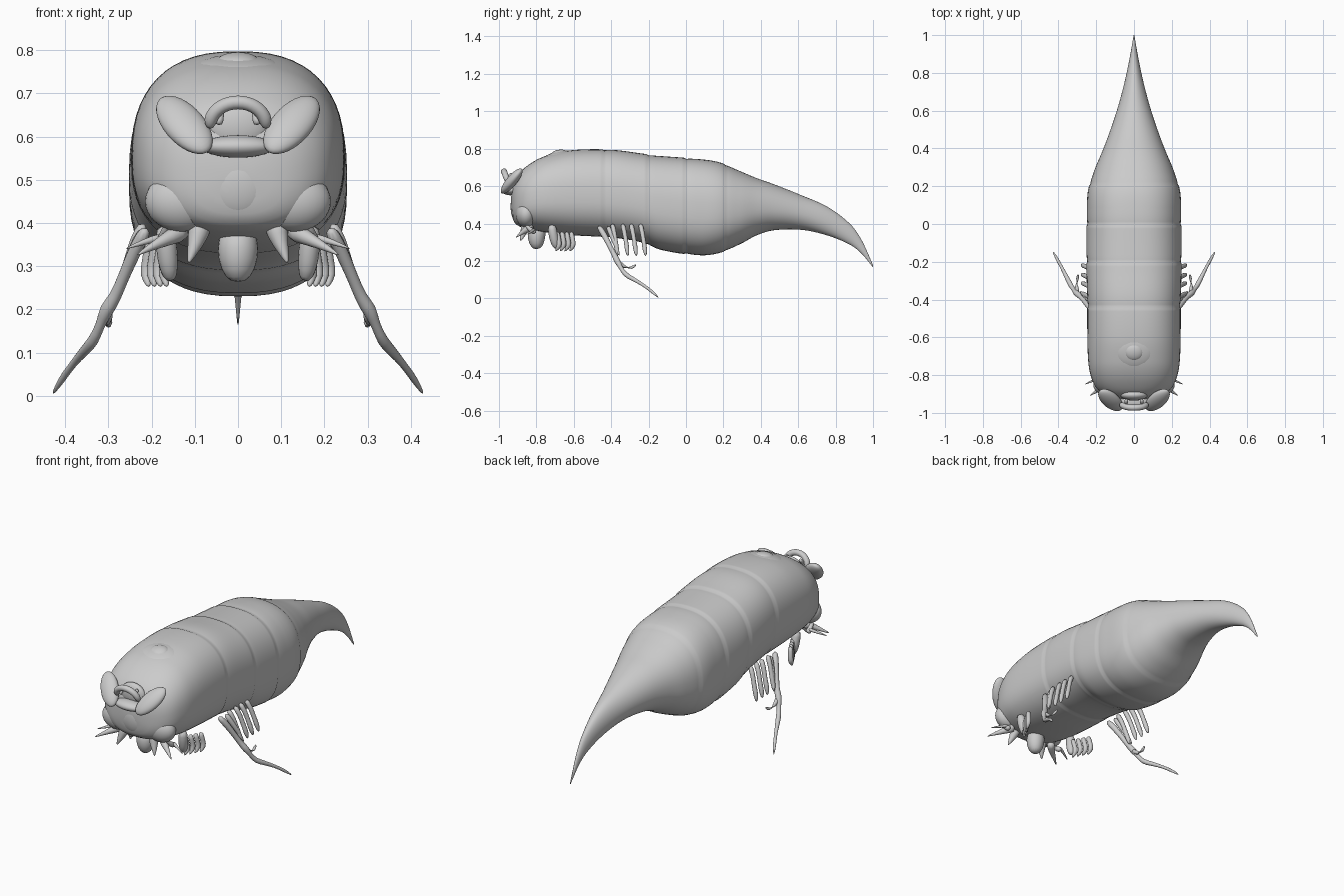
import bpy, bmesh, math
from mathutils import Vector, Matrix

if "Cube" in bpy.data.objects:
    bpy.data.objects.remove(bpy.data.objects["Cube"])


def finish(name, bm, mirror=False, subsurf=0):
    bmesh.ops.recalc_face_normals(bm, faces=bm.faces)
    me = bpy.data.meshes.new(name)
    bm.to_mesh(me)
    bm.free()
    for p in me.polygons:
        p.use_smooth = True
    ob = bpy.data.objects.new(name, me)
    bpy.context.collection.objects.link(ob)
    if mirror:
        ob.modifiers.new("Mirror", 'MIRROR')
    if subsurf:
        s = ob.modifiers.new("Soften", 'SUBSURF')
        s.levels = s.render_levels = subsurf
    return ob


def loft(name, rings, **kw):
    bm = bmesh.new()
    vs = [[bm.verts.new(p) for p in r] for r in rings]
    n = len(vs[0])
    for a, b in zip(vs, vs[1:]):
        for i in range(n):
            bm.faces.new((a[i], a[(i + 1) % n], b[(i + 1) % n], b[i]))
    bm.faces.new(vs[0])
    bm.faces.new(vs[-1])
    return finish(name, bm, **kw)


def tube(name, pts, radii, mirror=True, sides=8, flat=1.0, subsurf=1):
    pts = [Vector(p) for p in pts]
    rings = []
    for i, p in enumerate(pts):
        t = (pts[min(i + 1, len(pts) - 1)] - pts[max(i - 1, 0)]).normalized()
        u = t.cross(Vector((0, 1, 0))).normalized()
        v = t.cross(u)
        rings.append([p + radii[i] * (flat * math.cos(a) * u + math.sin(a) * v)
                      for a in (2 * math.pi * k / sides for k in range(sides))])
    return loft(name, rings, mirror=mirror, subsurf=subsurf)


def blob(name, loc, size, axes=None, mirror=False):
    bm = bmesh.new()
    rot = Matrix(axes).transposed().to_4x4() if axes else Matrix()
    m = Matrix.Translation(loc) @ rot @ Matrix.Diagonal((*size, 1))
    bmesh.ops.create_uvsphere(bm, u_segments=32, v_segments=18, radius=1, matrix=m)
    return finish(name, bm, mirror)


# Body stations: y, top z, bottom z, half width
KEYS = [(-.935, .54, .49, .04), (-.925, .61, .42, .11), (-.90, .66, .39, .165),
        (-.86, .70, .375, .205), (-.80, .74, .362, .23), (-.73, .768, .35, .242),
        (-.60, .793, .337, .247), (-.40, .795, .325, .248), (-.24, .775, .30, .252),
        (-.14, .762, .26, .253), (.07, .745, .23, .25), (.18, .727, .243, .243),
        (.29, .68, .29, .208), (.38, .642, .338, .17), (.47, .61, .364, .135),
        (.62, .55, .366, .085), (.76, .487, .335, .048), (.88, .395, .285, .023),
        (.94, .31, .238, .012), (1.0, .178, .165, .002)]


def station(y):
    i = max(k for k in range(len(KEYS) - 1) if KEYS[k][0] <= y or k == 0)
    a, b = KEYS[i], KEYS[i + 1]
    p, q = KEYS[max(i - 1, 0)], KEYS[min(i + 2, len(KEYS) - 1)]
    h = b[0] - a[0]
    t = (y - a[0]) / h
    out = []
    for c in (1, 2, 3):
        ma = (b[c] - p[c]) / (b[0] - p[0]) * h
        mb = (q[c] - a[c]) / (q[0] - a[0]) * h
        out.append((2*t**3 - 3*t*t + 1) * a[c] + (t**3 - 2*t*t + t) * ma
                   + (3*t*t - 2*t**3) * b[c] + (t**3 - t*t) * mb)
    return out


# Segmented body with plate steps, lofted nose to tail
SEAMS = (-.44, -.20, .0, .20)
ys = [-.935, -.93] + [-.925 + i * .0125 for i in range(154)] + [1.0]
rings = []
for y in ys:
    top, bot, w = station(y)
    f = 1.0
    for s in SEAMS:
        d = y - s
        if d >= 0:
            f -= .02 * math.exp(-d / .035)
    mid = bot + (top - bot) * .46
    n = 2 + .45 * min(1, max(0, (.6 - y) / .5))
    ring = []
    for k in range(56):
        a = 2 * math.pi * k / 56
        c, s = math.cos(a), math.sin(a)
        h = (top - mid) if s > 0 else (mid - bot)
        ring.append((f * w * math.copysign(abs(c) ** (2 / n), c), y,
                     mid + f * h * math.copysign(abs(s) ** (2 / n), s)))
    rings.append(ring)
loft("body", rings)

# Round organ on top of the head
tilt = ((1, 0, 0), (0, .98, .2), (0, -.2, .98))
blob("crown_disc", (0, -.68, .755), (.105, .095, .03), tilt)
blob("crown_button", (0, -.68, .772), (.05, .045, .022), tilt)

# Snout relief and brow swellings
blob("snout", (0, -.90, .49), (.085, .038, .085))
blob("cheek", (.13, -.855, .45), (.085, .055, .07), mirror=True)

# Eye lobes
a = Vector((.1, .1, .12)).normalized()
n = Vector((0, -.77, .64)).normalized()
blob("eye_lobe", (.124, -.932, .627), (.096, .048, .028), (a, a.cross(n), n), mirror=True)

# Central hooded antenna organ
blob("antenna_saucer", (0, -.94, .577), (.085, .045, .026))
blob("antenna_back", (0, -.905, .625), (.072, .03, .06))
arc = [math.radians(d) for d in range(-10, 191, 20)]
tube("antenna_hood", [(.066 * math.cos(t), -.955 - .018 * math.sin(t), .627 + .053 * math.sin(t))
                      for t in arc], [.008] + [.017] * 9 + [.008], mirror=False, sides=10)
tube("antenna_stalk", [(.04, -.925, .67), (.042, -.95, .65), (.045, -.955, .625)],
     [.012, .01, .012])

# Mouth cone and chin spikes
tube("mouth", [(0, -.79, .39), (0, -.80, .34), (0, -.80, .29), (0, -.795, .262)],
     [.042, .052, .042, .018], mirror=False, sides=12)
tube("chin_spike", [(.085, -.85, .41), (.092, -.86, .37), (.105, -.875, .335), (.115, -.885, .305)],
     [.034, .026, .014, .003])
tube("side_spike", [(.12, -.82, .385), (.16, -.86, .365), (.2, -.885, .345), (.235, -.91, .325)],
     [.03, .018, .01, .002])
tube("upper_spike", [(.175, -.80, .35), (.172, -.84, .37), (.163, -.87, .41)], [.02, .013, .002])
tube("whisker", [(.17, -.81, .37), (.22, -.83, .355), (.262, -.85, .34)], [.012, .007, .002])

# Feeding claws under the head
tube("claw_arm", [(.17, -.72, .40), (.165, -.71, .34), (.16, -.70, .29), (.155, -.69, .265)],
     [.024, .028, .024, .012])
for i in range(4):
    x, y = .16 + .014 * i, -.69 + .025 * i
    tube(f"claw_finger_{i + 1}", [(x, y, .36), (x + .008, y + .01, .31),
                                  (x + .012, y + .015, .28), (x + .004, y - .01, .25)],
         [.016, .013, .017, .004])

# Row of short legs
for i, y in enumerate((-.375, -.32, -.275, -.225)):
    tube(f"short_leg_{i + 1}", [(.215, y - .02, .40), (.24, y - .01, .36), (.256, y, .30),
                                (.27, y + .005, .26), (.277, y + .01, .225)],
         [.016, .013, .012, .015, .005])

# Long jointed walking leg
tube("long_leg", [(.21, -.47, .39), (.235, -.44, .345), (.265, -.405, .275), (.285, -.38, .225),
                  (.305, -.368, .20), (.318, -.35, .165), (.335, -.325, .125), (.355, -.285, .105),
                  (.385, -.225, .07), (.41, -.18, .035), (.43, -.145, .002)],
     [.016, .018, .014, .015, .02, .01, .015, .013, .008, .01, .002])
tube("leg_spur", [(.30, -.37, .20), (.305, -.33, .165), (.30, -.29, .16), (.295, -.265, .182)],
     [.016, .012, .013, .003])
tube("second_leg", [(.215, -.42, .39), (.245, -.395, .33), (.27, -.37, .27), (.285, -.355, .225)],
     [.016, .014, .011, .004])
